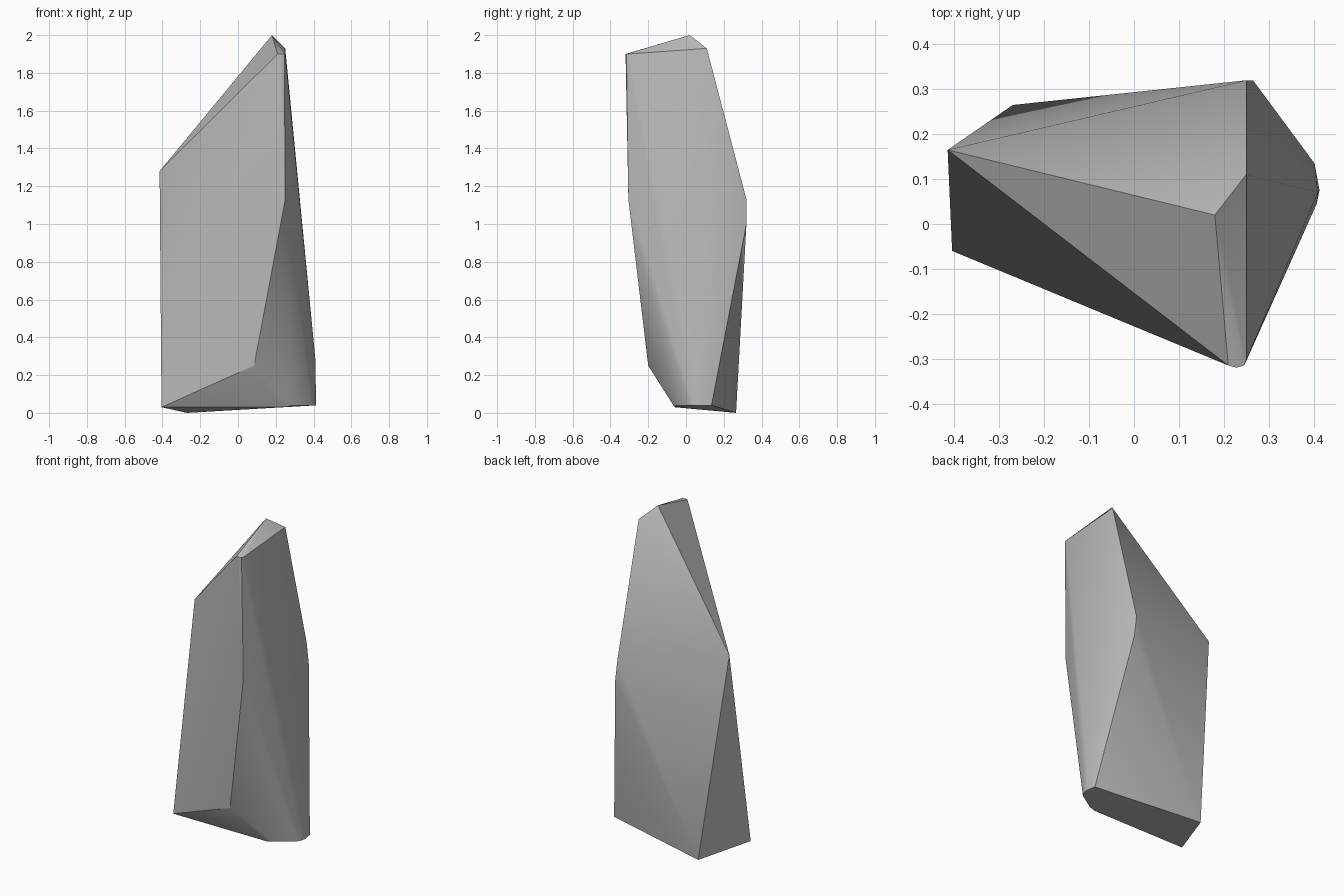
import bpy, bmesh, math

cube = bpy.data.objects.get("Cube")
if cube:
    bpy.data.objects.remove(cube, do_unlink=True)

# One plain stone colour
stone = bpy.data.materials.new("stone grey")
stone.use_nodes = True
colour = (0.5, 0.5, 0.5, 1)
stone.diffuse_color = colour
stone.node_tree.nodes["Principled BSDF"].inputs["Base Color"].default_value = colour

# Corner points of the chiselled shard
peak = [(0.18, 0.02, 2.0), (0.25, 0.11, 1.93)]
front_tip = [(0.21, -0.315, 1.9), (0.228, -0.32, 1.9), (0.245, -0.315, 1.9), (0.25, -0.303, 1.9)]
shoulder = [(-0.415, 0.165, 1.28)]
waist = [(0.25, 0.32, 1.13), (0.265, 0.32, 1.0), (0.25, -0.305, 1.13)]
front_heel = [(0.085, -0.2, 0.25)]
side_heel = [(0.41, 0.07, 0.28), (0.413, 0.075, 0.04), (0.402, 0.135, 0.04),
             (0.407, 0.045, 0.04), (0.39, 0.015, 0.04)]
base = [(-0.405, -0.06, 0.03), (0.24, -0.06, 0.03), (0.28, -0.055, 0.038), (-0.27, 0.265, 0.0)]

# Wrap the corners in a faceted skin
bm = bmesh.new()
for point in peak + front_tip + shoulder + waist + front_heel + side_heel + base:
    bm.verts.new(point)
hull = bmesh.ops.convex_hull(bm, input=bm.verts[:])
spare = [g for g in hull["geom_interior"] + hull["geom_unused"] if isinstance(g, bmesh.types.BMVert)]
bmesh.ops.delete(bm, geom=list(set(spare)), context="VERTS")
bmesh.ops.recalc_face_normals(bm, faces=bm.faces[:])

mesh = bpy.data.meshes.new("rock_shard")
bm.to_mesh(mesh)
bm.free()
mesh.materials.append(stone)
shard = bpy.data.objects.new("rock_shard", mesh)
bpy.context.collection.objects.link(shard)

# Soften shallow creases, keep hard edges
bpy.ops.object.select_all(action="DESELECT")
shard.select_set(True)
bpy.context.view_layer.objects.active = shard
bpy.ops.object.shade_smooth_by_angle(angle=math.radians(30))
